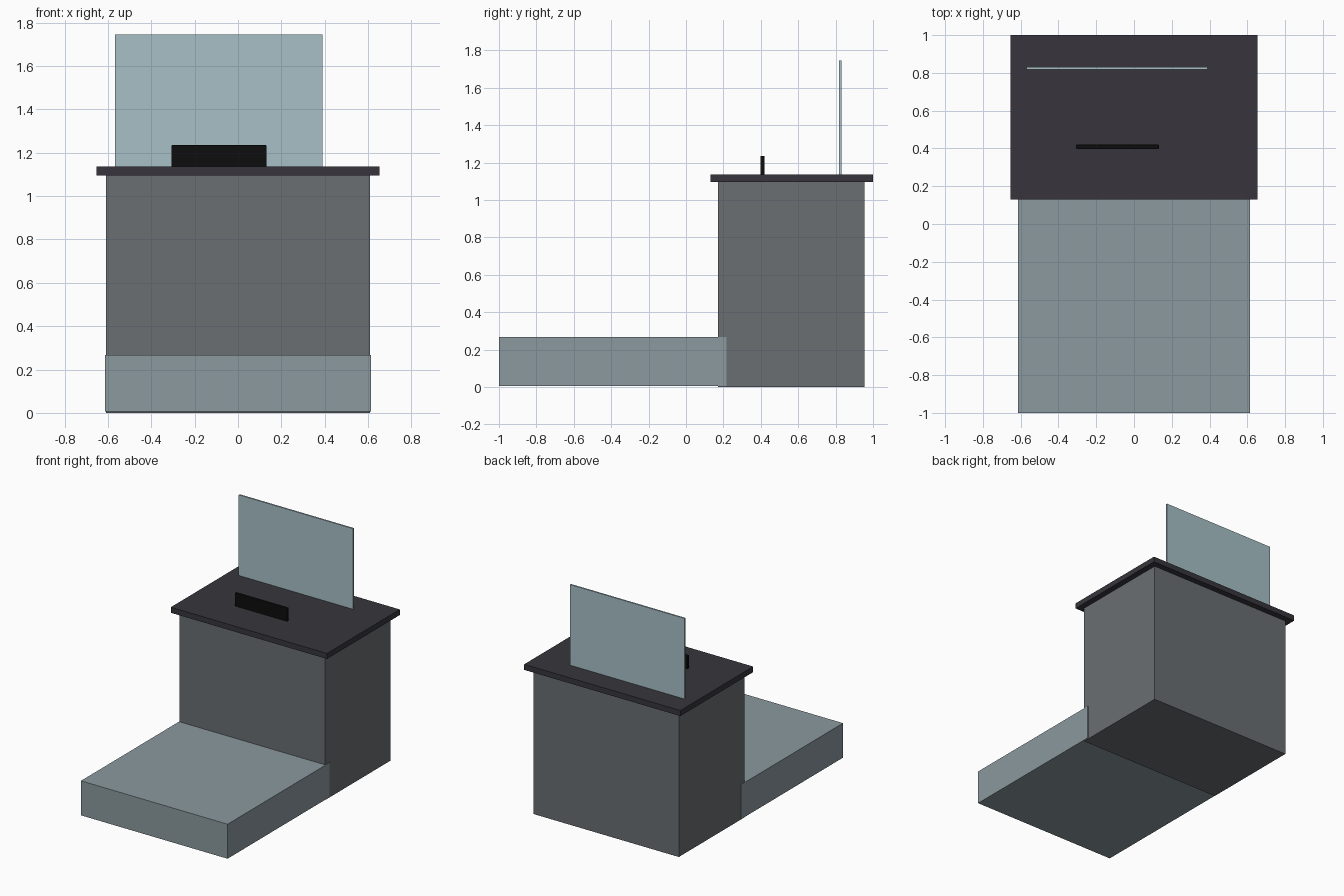
import bpy

default = bpy.data.objects.get("Cube")
if default:
    bpy.data.objects.remove(default, do_unlink=True)


def material(name, rgb):
    mat = bpy.data.materials.new(name)
    mat.use_nodes = True
    colour = (*rgb, 1.0)
    mat.diffuse_color = colour
    mat.node_tree.nodes["Principled BSDF"].inputs["Base Color"].default_value = colour
    return mat


def box(name, x, y, z, mat, bevel=0.0):
    """Box spanning the (min, max) pair on each axis."""
    spans = (x, y, z)
    bpy.ops.mesh.primitive_cube_add(size=1, location=[(a + b) / 2 for a, b in spans])
    obj = bpy.context.object
    obj.name = name
    obj.scale = [b - a for a, b in spans]
    bpy.ops.object.transform_apply(location=False, rotation=False, scale=True)
    obj.data.materials.append(mat)
    if bevel:
        mod = obj.modifiers.new("Soft edges", "BEVEL")
        mod.width = bevel
        mod.segments = 2
    return obj


pale_grey = material("pale blue grey", (0.258, 0.319, 0.342))
mid_grey = material("mid grey", (0.144, 0.156, 0.168))
charcoal = material("charcoal", (0.038, 0.036, 0.045))
black = material("black", (0.004, 0.004, 0.004))
glass = material("pale blue glass", (0.386, 0.527, 0.571))

# Low platform running into the cabinet, just clear of the ground
box("platform", (-0.613, 0.613), (-1.0, 0.217), (0.006, 0.267), pale_grey)

# Cabinet and its overhanging counter
box("cabinet", (-0.608, 0.608), (0.171, 0.954), (0.0, 1.095), mid_grey)
box("counter_top", (-0.653, 0.653), (0.13, 1.0), (1.095, 1.137), charcoal)

# Upright pieces standing on the counter
box("small_bar", (-0.307, 0.132), (0.398, 0.42), (1.13, 1.235), black, bevel=0.004)
box("upright_panel", (-0.568, 0.389), (0.819, 0.831), (1.13, 1.746), glass)
